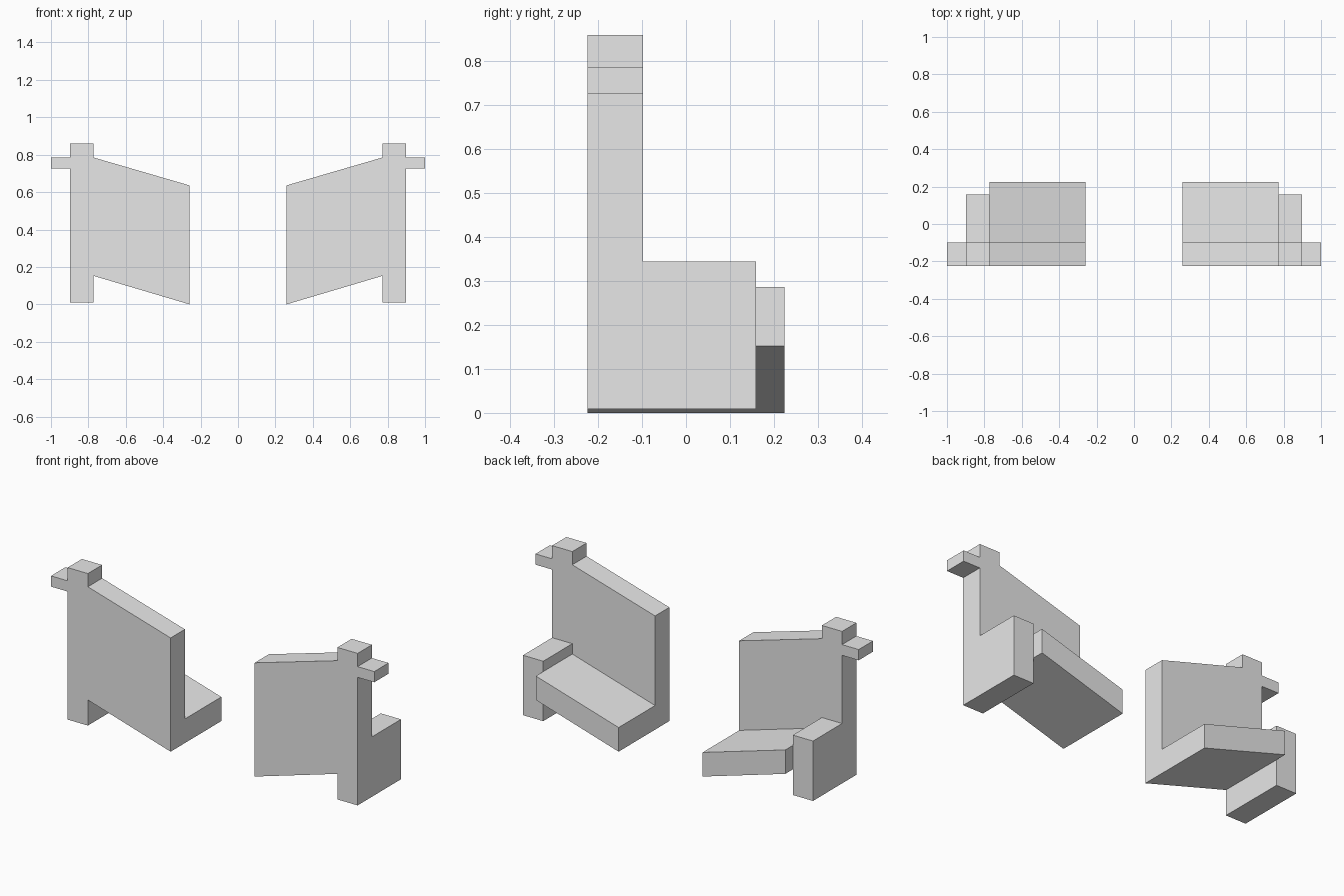
import bpy
import bmesh

if "Cube" in bpy.data.objects:
    bpy.data.objects.remove(bpy.data.objects["Cube"])

grey = bpy.data.materials.new("light grey")
grey.diffuse_color = (0.8, 0.8, 0.8, 1)
grey.use_nodes = True
grey.node_tree.nodes["Principled BSDF"].inputs["Base Color"].default_value = grey.diffuse_color

# Key positions shared by both mirrored halves
INNER, POST_IN, POST_OUT, TIP = 0.26, 0.772, 0.897, 1.0
FRONT, PANEL_BACK, POST_BACK, SHELF_BACK = -0.224, -0.098, 0.159, 0.224


def extrude_profile(name, profile, y0, y1, side):
    """Extrude an x-z outline from y0 to y1; side = 1 right, -1 left."""
    bm = bmesh.new()
    face = bm.faces.new([bm.verts.new((side * x, y0, z)) for x, z in profile])
    out = bmesh.ops.extrude_face_region(bm, geom=[face])
    moved = [v for v in out["geom"] if isinstance(v, bmesh.types.BMVert)]
    bmesh.ops.translate(bm, vec=(0, y1 - y0, 0), verts=moved)
    bmesh.ops.recalc_face_normals(bm, faces=bm.faces)
    mesh = bpy.data.meshes.new(name)
    bm.to_mesh(mesh)
    bm.free()
    mesh.materials.append(grey)
    obj = bpy.data.objects.new(name, mesh)
    bpy.context.collection.objects.link(obj)


# Upright front wall with sloped edges, raised corner and side peg
wall = [(INNER, 0), (POST_IN, 0.152), (POST_IN, 0.009), (POST_OUT, 0.009),
        (POST_OUT, 0.725), (TIP, 0.725), (TIP, 0.785), (POST_OUT, 0.785),
        (POST_OUT, 0.859), (POST_IN, 0.859), (POST_IN, 0.785), (INNER, 0.636)]
# Low outer block behind the wall
block = [(POST_IN, 0.009), (POST_OUT, 0.009), (POST_OUT, 0.344), (POST_IN, 0.344)]
# Sloped floor slab behind the wall
slab = [(INNER, 0), (POST_IN, 0.152), (POST_IN, 0.286), (INNER, 0.135)]

for label, side in (("right", 1), ("left", -1)):
    extrude_profile(label + "_wall", wall, FRONT, PANEL_BACK, side)
    extrude_profile(label + "_outer_block", block, PANEL_BACK, POST_BACK, side)
    extrude_profile(label + "_floor_slab", slab, PANEL_BACK, SHELF_BACK, side)
